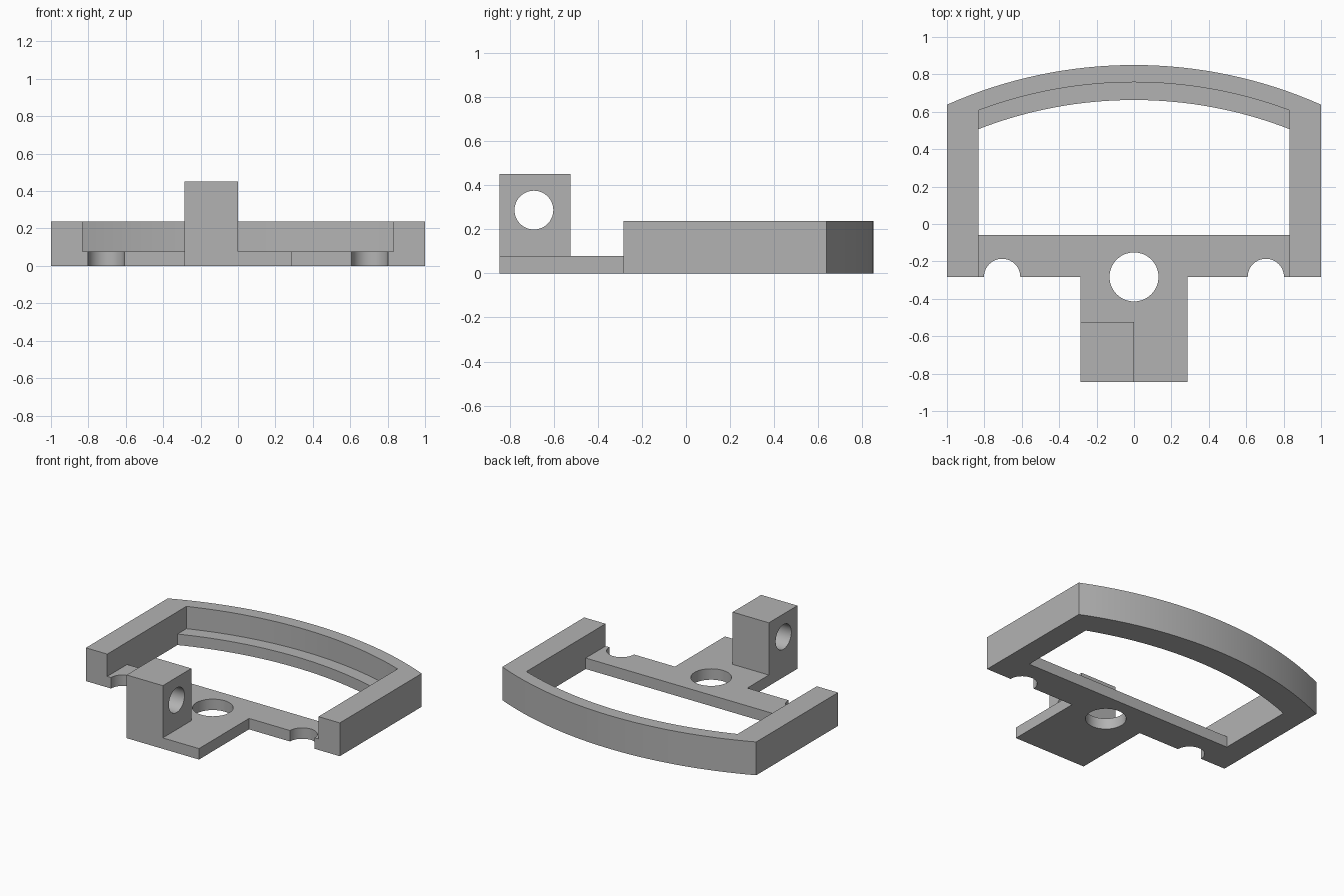
import bpy
import bmesh
import math
from mathutils import Matrix

cube = bpy.data.objects.get("Cube")
if cube:
    bpy.data.objects.remove(cube, do_unlink=True)

grey = bpy.data.materials.new("plain grey")
grey.use_nodes = True
grey.diffuse_color = (0.45, 0.45, 0.45, 1)
grey.node_tree.nodes["Principled BSDF"].inputs["Base Color"].default_value = (0.45, 0.45, 0.45, 1)


def make_object(name, bm):
    bmesh.ops.recalc_face_normals(bm, faces=bm.faces)
    mesh = bpy.data.meshes.new(name)
    bm.to_mesh(mesh)
    bm.free()
    mesh.materials.append(grey)
    obj = bpy.data.objects.new(name, mesh)
    bpy.context.collection.objects.link(obj)
    return obj


def prism(name, outline, z0, z1):
    bm = bmesh.new()
    face = bm.faces.new([bm.verts.new((x, y, z0)) for x, y in outline])
    top = bmesh.ops.extrude_face_region(bm, geom=[face])["geom"]
    verts = [v for v in top if isinstance(v, bmesh.types.BMVert)]
    bmesh.ops.translate(bm, verts=verts, vec=(0, 0, z1 - z0))
    return make_object(name, bm)


def cylinder(name, centre, radius, depth, axis="Z"):
    bm = bmesh.new()
    turn = Matrix.Rotation(math.pi / 2, 4, "Y") if axis == "X" else Matrix()
    bmesh.ops.create_cone(bm, cap_ends=True, segments=64, radius1=radius, radius2=radius,
                          depth=depth, matrix=Matrix.Translation(centre) @ turn)
    return make_object(name, bm)


def arc(half, y_end, y_mid, steps=32):
    """Circular arc from +half to -half, bulging towards the back."""
    rise = y_mid - y_end
    radius = (half * half + rise * rise) / (2 * rise)
    sweep = math.asin(half / radius)
    angles = [sweep * (1 - 2 * i / steps) for i in range(steps + 1)]
    return [(radius * math.sin(a), y_mid - radius + radius * math.cos(a)) for a in angles]


def combine(target, tool, operation):
    mod = target.modifiers.new(operation.title(), "BOOLEAN")
    mod.operation = operation
    mod.solver = "EXACT"
    mod.object = tool
    bpy.context.view_layer.objects.active = target
    bpy.ops.object.modifier_apply(modifier=mod.name)
    bpy.data.objects.remove(tool, do_unlink=True)


# Frame and tongue in one outline
front, nose, tongue = -0.283, -0.846, 0.285
outline = [(-1, front), (-tongue, front), (-tongue, nose), (tongue, nose),
           (tongue, front), (1, front)] + arc(1, 0.638, 0.85)
bracket = prism("bracket_frame", outline, 0, 0.237)

# Space above the thin plate and rear ledge, then the open window
inner = 0.832
combine(bracket, prism("upper_space", [(-inner, -1), (inner, -1)] + arc(inner, 0.607, 0.758),
                       0.078, 0.6), "DIFFERENCE")
combine(bracket, prism("window", [(-inner, -0.06), (inner, -0.06)] + arc(inner, 0.507, 0.663),
                       -0.1, 0.6), "DIFFERENCE")

# Upright lug on the tongue with its cross hole
combine(bracket, prism("lug", [(-tongue, nose), (0, nose), (0, -0.525), (-tongue, -0.525)],
                       0, 0.45), "UNION")
combine(bracket, cylinder("lug_hole", (-0.14, -0.69, 0.287), 0.088, 1, "X"), "DIFFERENCE")

# Plate hole and the two half-round notches
combine(bracket, cylinder("plate_hole", (0, front, 0), 0.131, 0.4), "DIFFERENCE")
for side in (-1, 1):
    combine(bracket, cylinder("notch", (side * 0.705, front, 0), 0.097, 0.4), "DIFFERENCE")

# Smooth the curved walls, keep corners sharp
bpy.ops.object.select_all(action="DESELECT")
bracket.select_set(True)
bpy.context.view_layer.objects.active = bracket
bpy.ops.object.shade_smooth_by_angle(angle=math.radians(30))
